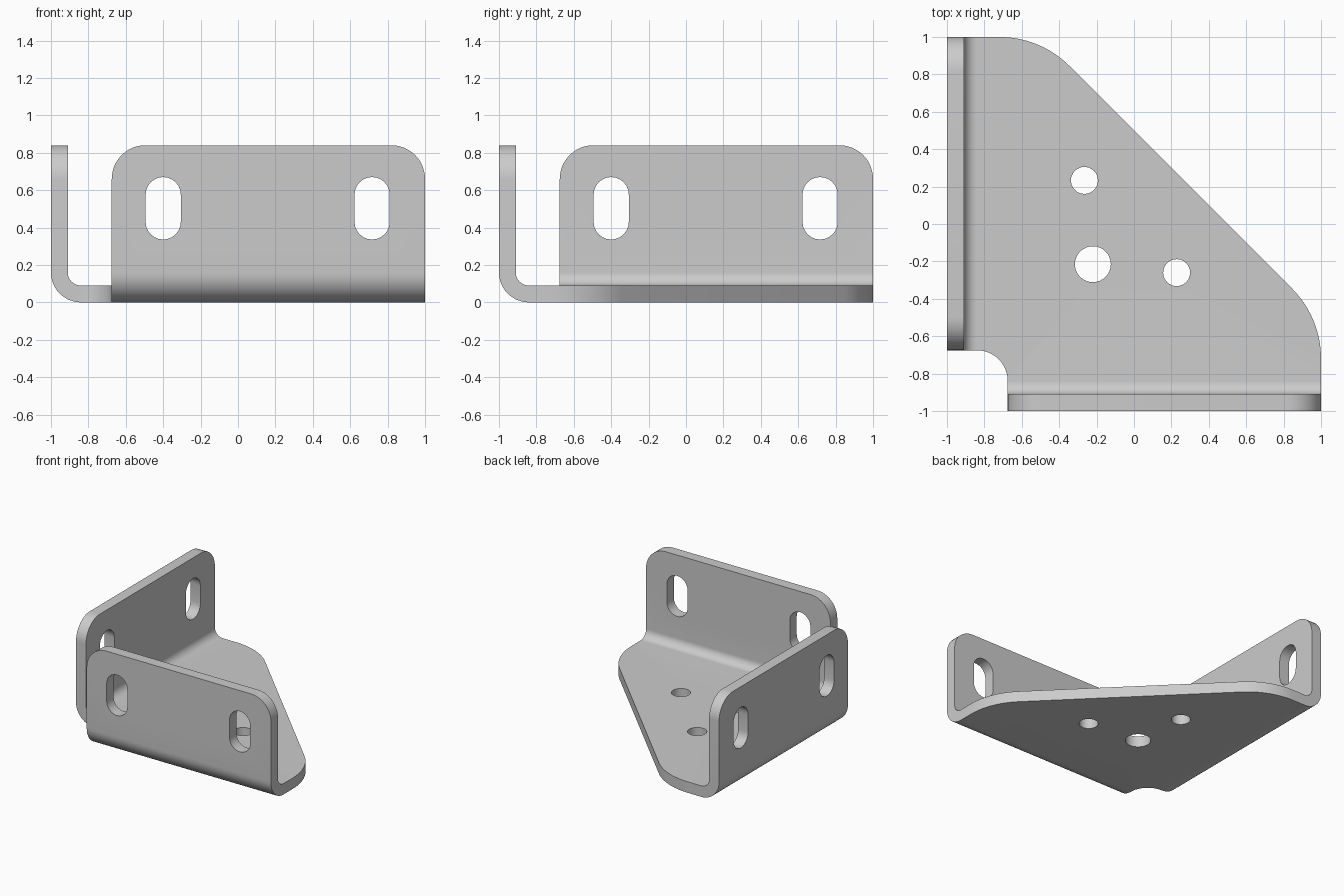
import bpy, bmesh
from math import sin, cos, tan, radians, pi
from mathutils import Vector

if "Cube" in bpy.data.objects:
    bpy.data.objects.remove(bpy.data.objects["Cube"])

T = 0.09        # sheet thickness
R = 0.16        # outer bend radius
H = 0.84        # flange height
N = -0.675      # inner end of each flange (corner notch)
J = -1 + R      # joint line between bend and base


def arc(cx, cy, r, a0, a1, n=12):
    return [(cx + r * cos(radians(a0 + (a1 - a0) * i / n)),
             cy + r * sin(radians(a0 + (a1 - a0) * i / n))) for i in range(n + 1)]


def circle(cx, cy, r, n=32):
    return arc(cx, cy, r, 0, 360, n)[:-1]


def slot(cx, z0, z1, r):
    return arc(cx, z1, r, 0, 180) + arc(cx, z0, r, 180, 360)


def plate(bm, loops, place, thickness):
    """Fill outline with holes, then extrude to sheet thickness."""
    edges = []
    for loop in loops:
        vs = [bm.verts.new(place(*p)) for p in loop]
        edges += [bm.edges.new((vs[i - 1], vs[i])) for i in range(len(vs))]
    out = bmesh.ops.triangle_fill(bm, use_beauty=True, edges=edges)
    faces = [g for g in out["geom"] if isinstance(g, bmesh.types.BMFace)]
    ext = bmesh.ops.extrude_face_region(bm, geom=faces, use_keep_orig=True)
    moved = [g for g in ext["geom"] if isinstance(g, bmesh.types.BMVert)]
    bmesh.ops.translate(bm, verts=moved, vec=thickness)


def open_joint(bm, axis, value):
    """Remove the hidden end faces where a plate meets its bend."""
    bad = [f for f in bm.faces if all(abs(v.co[axis] - value) < 1e-5 for v in f.verts)]
    bmesh.ops.delete(bm, geom=bad, context="FACES")


bm = bmesh.new()

# base plate: chamfered triangle with rounded corners, filleted notch, three holes
cr = 0.53
t = cr * tan(pi / 8)
outline = ([(J, 1)] + arc(-0.5 - t, 1 - cr, cr, 90, 45)
           + arc(1 - cr, -0.5 - t, cr, 45, 0) + [(1, J)]
           + arc(J, J, N - J, 0, 90))
plate(bm, [outline, circle(-0.265, 0.233, 0.072), circle(0.228, -0.26, 0.072),
           circle(-0.22, -0.215, 0.096)],
      lambda x, y: Vector((x, y, 0)), Vector((0, 0, T)))
open_joint(bm, 0, J)
open_joint(bm, 1, J)

# front flange with two slots
fl = bmesh.new()
c = 0.18
outline = ([(N, R), (1, R)] + arc(1 - c, H - c, c, 0, 90)
           + arc(N + c, H - c, c, 90, 180))
plate(fl, [outline] + [slot(x, 0.43, 0.576, 0.094) for x in (-0.40, 0.717)],
      lambda x, z: Vector((x, -1, z)), Vector((0, T, 0)))
open_joint(fl, 2, R)

# rounded bend joining the flange to the base
prev = None
for a in range(12 + 1):
    ang = radians(180 + 90 * a / 12)
    ring = [fl.verts.new((x, J + r * cos(ang), R + r * sin(ang)))
            for x, r in ((N, R), (1, R), (1, R - T), (N, R - T))]
    if prev:
        for i in range(4):
            fl.faces.new((prev[i - 1], prev[i], ring[i], ring[i - 1]))
    prev = ring

# place the flange, then its copy reflected across the diagonal
part = bpy.data.meshes.new("flange_part")
fl.to_mesh(part)
fl.free()
bm.from_mesh(part)
for v in part.vertices:
    x, y, z = v.co
    v.co = (y, x, z)
bm.from_mesh(part)
bpy.data.meshes.remove(part)

# weld into one sheet
bmesh.ops.remove_doubles(bm, verts=bm.verts, dist=1e-4)
bmesh.ops.recalc_face_normals(bm, faces=bm.faces)
mesh = bpy.data.meshes.new("corner_bracket")
bm.to_mesh(mesh)
bm.free()
bracket = bpy.data.objects.new("corner_bracket", mesh)
bpy.context.collection.objects.link(bracket)
bpy.context.view_layer.objects.active = bracket
bracket.select_set(True)
bpy.ops.object.shade_smooth_by_angle(angle=radians(35))
